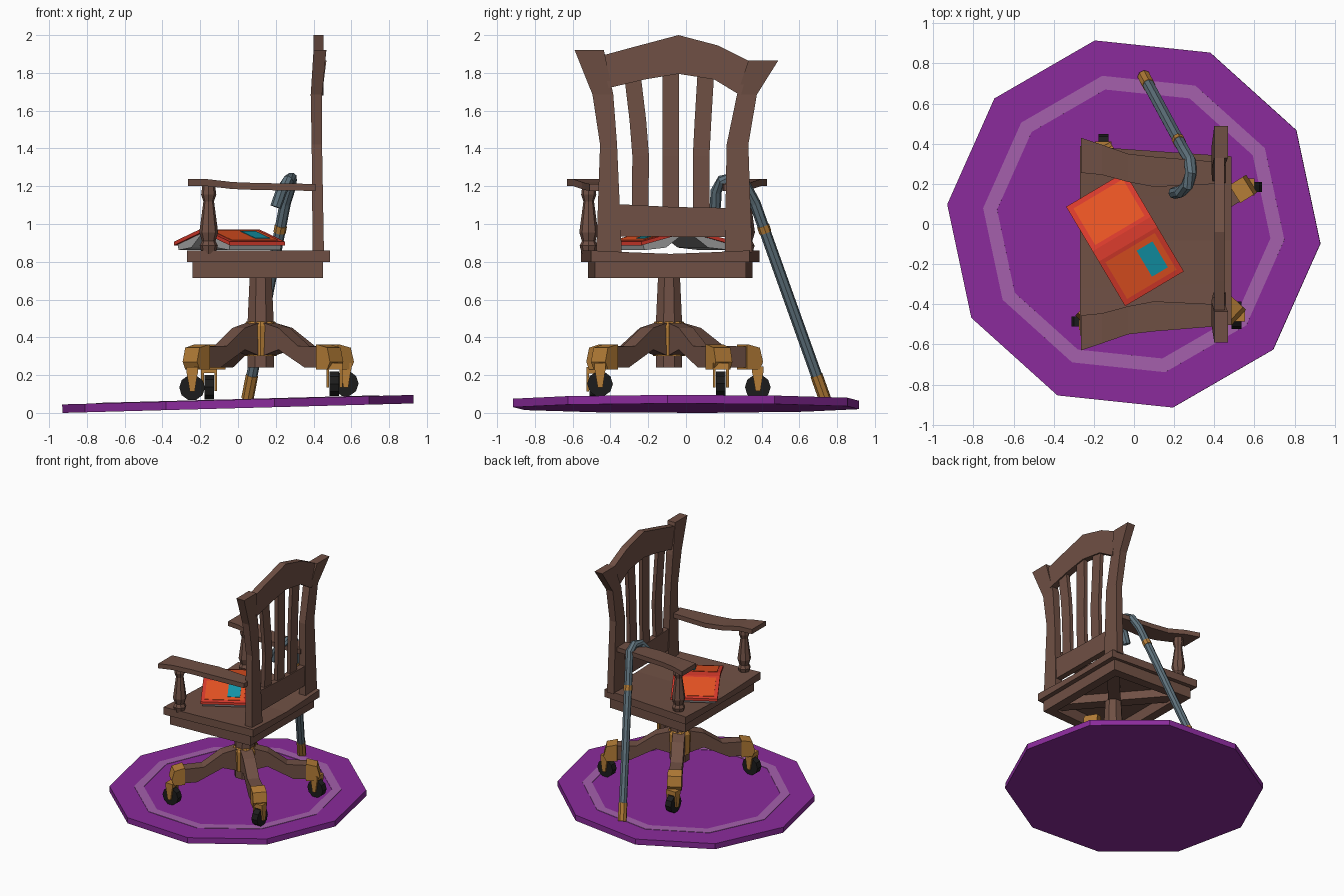
import bpy, bmesh, math
from mathutils import Vector, Matrix

if "Cube" in bpy.data.objects:
    bpy.data.objects.remove(bpy.data.objects["Cube"])

COL = {"wood": (.16, .08, .058), "rug": (.255, .024, .33), "trim": (.37, .115, .41),
       "brass": (.46, .205, .038), "rubber": (.012, .012, .012), "steel": (.115, .17, .205),
       "red": (.72, .045, .026), "orange": (.83, .09, .017), "teal": (.007, .33, .43),
       "paper": (.4, .4, .4)}
MAT = {}
for k, c in COL.items():
    MAT[k] = bpy.data.materials.new(k)
    MAT[k].diffuse_color = (*c, 1)


def mesh(name, verts, faces, mat, loc=(0, 0, 0), rot=(0, 0, 0)):
    me = bpy.data.meshes.new(name)
    me.from_pydata([tuple(v) for v in verts], [], faces)
    bm = bmesh.new()
    bm.from_mesh(me)
    bmesh.ops.recalc_face_normals(bm, faces=bm.faces)
    bm.to_mesh(me)
    bm.free()
    me.materials.append(MAT[mat])
    ob = bpy.data.objects.new(name, me)
    ob.location, ob.rotation_euler = loc, rot
    bpy.context.collection.objects.link(ob)
    return ob


def loft(name, rings, mat, closed=False, **kw):
    """Skin a list of equal rings; cap the ends, or join them when closed."""
    n, m = len(rings[0]), len(rings)
    f = [(i * n + j, i * n + (j + 1) % n, (i + 1) % m * n + (j + 1) % n, (i + 1) % m * n + j)
         for i in range(m if closed else m - 1) for j in range(n)]
    if not closed:
        f += [tuple(range(n)), tuple(range((m - 1) * n, m * n))]
    return mesh(name, [v for r in rings for v in r], f, mat, **kw)


def prism(name, pts, axis, a, b, mat, **kw):
    """Extrude a 2D outline along an axis from a to b."""
    put = {"x": lambda p, d: (d, p[0], p[1]), "y": lambda p, d: (p[0], d, p[1]),
           "z": lambda p, d: (p[0], p[1], d)}[axis]
    return loft(name, [[put(p, d) for p in pts] for d in (a, b)], mat, **kw)


def box(name, x, y, z, mat, **kw):
    return prism(name, [(x[0], y[0]), (x[1], y[0]), (x[1], y[1]), (x[0], y[1])], "z", *z, mat, **kw)


def ngon(r, n, start=0.0):
    return [(r * math.cos(start + math.tau * i / n), r * math.sin(start + math.tau * i / n)) for i in range(n)]


def lathe(name, prof, n, mat, closed=False, start=0.0, **kw):
    return loft(name, [[(x, y, z) for x, y in ngon(r, n, start)] for r, z in prof], mat, closed, **kw)


def tube(name, path, r, n, mat):
    path = [Vector(p) for p in path]
    rings = []
    for i, p in enumerate(path):
        t = (path[min(i + 1, len(path) - 1)] - p).normalized() + (p - path[max(i - 1, 0)]).normalized()
        u = t.cross(Vector((0.9, 0.45, 0))).cross(t).normalized()
        v = t.cross(u).normalized()
        rings.append([p + u * a + v * b for a, b in ngon(r, n, .4)])
    return loft(name, rings, mat)


# Rug, slightly tilted, with an inlaid lighter band
tilt, turn = (0, -.027, 0), math.radians(-6)
lathe("rug", [(.935, -.0), (.935, .045)], 10, "rug", start=turn, loc=(0, 0, .025), rot=tilt)
lathe("rug_band", [(.755, .04), (.755, .048), (.685, .048), (.685, .04)], 10, "trim", True,
      start=turn, loc=(0, 0, .025), rot=tilt)

# Column and hub
CX, CY = .12, -.09
lathe("column", [(.076, .46), (.062, .74)], 8, "wood", start=math.pi / 8, loc=(CX, CY, 0))
lathe("hub", [(.085, .3), (.092, .46), (.075, .485)], 8, "brass", loc=(CX, CY, 0))
lathe("hub_foot", [(.075, .24), (.075, .31)], 8, "wood", start=math.pi / 8, loc=(CX, CY, 0))

# Four legs with brass caps, forks and swivelled wheels: leg angle, wheel x, wheel y, yaw
leg = [(.05, .30), (.17, .335), (.36, .24), (.49, .24), (.49, .35), (.31, .355), (.17, .45), (.05, .48)]
for i, (ang, wx, wy, yaw) in enumerate([(227, -.243, -.485, 0), (121, -.153, .38, 90),
                                        (32, .57, .185, 0), (317, .51, -.455, 90)]):
    kw = dict(loc=(CX, CY, 0), rot=(0, 0, math.radians(ang)))
    prism(f"leg_{i}", leg, "y", -.045, .045, "wood", **kw)
    prism(f"leg_cap_{i}", [(.45, .23), (.53, .23), (.55, .27), (.53, .345), (.46, .362), (.45, .362)],
          "y", -.052, .052, "brass", **kw)
    zc = .14 + .027 * wx
    kw = dict(loc=(wx, wy, zc), rot=(0, 0, math.radians(yaw)))
    prism(f"wheel_{i}", ngon(.068, 10), "y", -.025, .025, "rubber", **kw)
    box(f"fork_top_{i}", (-.03, .03), (-.042, .042), (.075, .11), "brass", **kw)
    for s in (-1, 1):
        prism(f"fork_arm_{i}", [(-.012, -.02), (.014, -.02), (.03, .085), (-.03, .085)],
              "y", s * .028, s * .042, "brass", **kw)

# Seat board: dished across, narrower at the back
SY = -.083
cross = [(-1, .80), (1, .80), (1, .86), (.5, .85), (0, .842), (-.5, .85), (-1, .86)]
loft("seat", [[(x, SY + u * w, z) for u, z in cross] for x, w in ((-.27, .472), (.487, .42))], "wood")

# Hollow frame under the seat and diagonal braces
rim = lambda z, d: [(-.24 + d, SY - .435 + d, z), (.45 - d, SY - .40 + d, z),
                    (.45 - d, SY + .40 - d, z), (-.24 + d, SY + .435 - d, z)]
loft("seat_frame", [rim(.715, 0), rim(.802, 0), rim(.802, .07), rim(.715, .07)], "wood", True)
for i, s in enumerate((-1, 1)):
    box("seat_brace", (-.46, .46), (-.045, .045), (.735, .80), "wood",
        loc=(CX - .01, CY, 0), rot=(0, 0, s * math.radians(49)))

# Back posts: (outer y, inner y, z), flaring at the top
posts = {"back_post_left": [(-.475, -.34, .85), (-.455, -.365, 1.42), (-.495, -.385, 1.685), (-.59, -.435, 1.922)],
         "back_post_right": [(.35, .205, .85), (.33, .215, 1.42), (.375, .27, 1.685), (.488, .33, 1.865)]}
for name, rows in posts.items():
    loft(name, [[(x0, a, z), (x1, a, z), (x1, b, z), (x0, b, z)]
                for (a, b, z), (x0, x1) in zip(rows, ((.395, .455), (.39, .445), (.385, .445), (.40, .468)))], "wood")

# Crest, lower rail and wavy slats
prism("crest", [(-.45, 1.89), (-.285, 1.935), (-.04, 2.0), (.17, 1.945), (.34, 1.86),
                (.29, 1.68), (.15, 1.765), (-.04, 1.795), (-.22, 1.765), (-.41, 1.72)],
      "x", .40, .452, "wood")
prism("back_rail", [(-.36, .935), (.22, .93), (.22, 1.085), (-.07, 1.09), (-.36, 1.105)],
      "x", .40, .445, "wood")
for name, ys in (("slat_left", (-.243, -.24, -.255, -.285)), ("slat_middle", (-.08,) * 4),
                 ("slat_right", (.082, .08, .09, .105))):
    loft(name, [[(x, y - .044, z), (x + .03, y - .044, z), (x + .03, y + .044, z), (x, y + .044, z)]
                for y, z, x in zip(ys, (1.07, 1.36, 1.55, 1.80), (.405, .412, .41, .412))], "wood")

# Armrests and turned supports, mirrored about the chair's middle
MY = -.1
arm = [(-.265, .355, .53, 1.215), (-.16, .345, .495, 1.215), (-.03, .31, .45, 1.2),
       (.1, .285, .435, 1.195), (.41, .3, .41, 1.19)]
for s, side in ((1, "left"), (-1, "right")):
    loft("armrest_" + side, [[(x, MY + s * a, z - .015), (x, MY + s * b, z - .015),
                              (x, MY + s * b, z + .022), (x, MY + s * a, z + .022)] for x, a, b, z in arm], "wood")
    lathe("arm_support_" + side, [(.035, .84), (.048, .885), (.036, .91), (.05, .955), (.044, 1.0),
                                  (.028, 1.12), (.04, 1.155), (.033, 1.21)],
          8, "wood", loc=(-.155, MY + s * .415, 0))

# Walking cane leaning on the seat, with brass tip and collar
foot, neck = Vector((.05, .735, .075)), Vector((.25, .365, 1.11))
tube("cane", [foot.lerp(neck, .05), neck, (.28, .315, 1.205), (.283, .25, 1.243),
              (.265, .19, 1.23), (.23, .16, 1.175), (.2, .155, 1.09)], .03, 8, "steel")
tube("cane_tip", [foot, foot.lerp(neck, .12)], .033, 8, "brass")
tube("cane_collar", [foot.lerp(neck, .85), foot.lerp(neck, .885)], .033, 8, "brass")

# Open book lying face down on the seat
kw = dict(loc=(-.045, -.075, 0), rot=(0, 0, math.radians(-59.3)))
top = lambda u, d=0: (u, .977 - .243 * abs(u) + d)
prism("book_cover", [top(-.288), top(-.03), top(.03), top(.288),
                     top(.288, -.02), top(0, -.02), top(-.288, -.02)], "y", -.17, .17, "red", **kw)
for s in (-1, 1):
    prism("book_pages", [top(s * .01, -.018), top(s * .272, -.018), (s * .262, .862), (s * .13, .875)],
          "y", -.158, .158, "paper", **kw)
    prism("cover_panel", [top(s * .05, -.005), top(s * .262, -.005), top(s * .262, .003), top(s * .05, .003)],
          "y", -.143, .143, "orange", **kw)
prism("cover_label", [top(.08, -.002), top(.23, -.002), top(.23, .006), top(.08, .006)],
      "y", .02, .112, "teal", **kw)

for m in bpy.data.materials:
    if m.users and not m.is_grease_pencil:
        m.use_nodes = True
        m.node_tree.nodes["Principled BSDF"].inputs["Base Color"].default_value = m.diffuse_color
